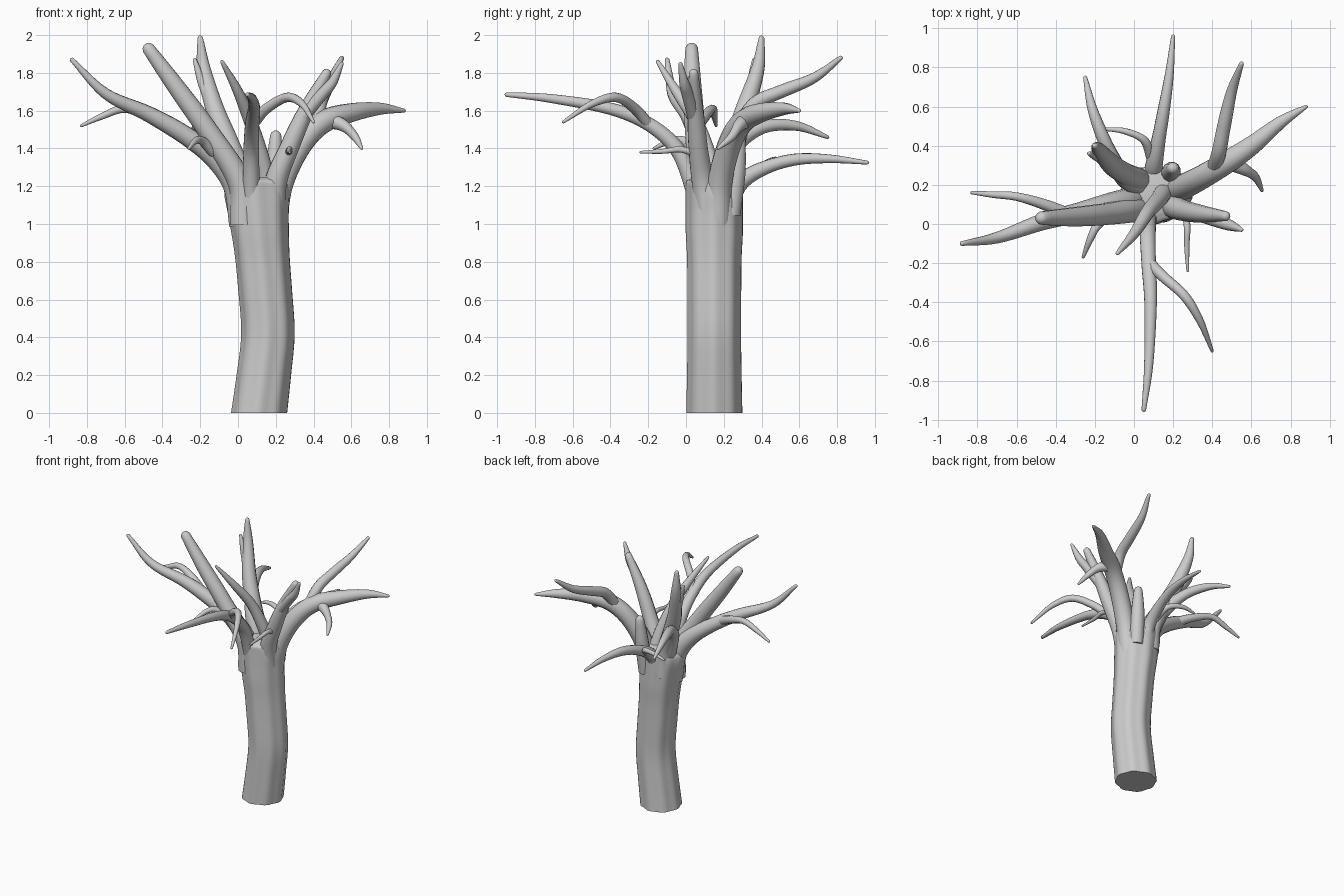
import bpy, bmesh, math
from mathutils import Vector


def spline(pts, steps):
    """Catmull-Rom samples through the points."""
    p = [Vector(q) for q in pts]
    p = [2 * p[0] - p[1]] + p + [2 * p[-1] - p[-2]]
    out = []
    for i in range(1, len(p) - 2):
        a, b, c, d = p[i - 1:i + 3]
        for s in range(steps):
            t = s / steps
            out.append(0.5 * (2 * b + (c - a) * t + (2 * a - 5 * b + 4 * c - d) * t * t
                              + (3 * b - a - 3 * c + d) * t ** 3))
    out.append(p[-2])
    return out


def skin(name, rings):
    """Bridge rings of points into a closed, smooth tube."""
    bm = bmesh.new()
    vr = [[bm.verts.new(v) for v in r] for r in rings]
    n = len(vr[0])
    for a, b in zip(vr, vr[1:]):
        for i in range(n):
            j = (i + 1) % n
            bm.faces.new((a[i], a[j], b[j], b[i]))
    bm.faces.new(vr[0][::-1])
    bm.faces.new(vr[-1])
    bmesh.ops.recalc_face_normals(bm, faces=bm.faces)
    me = bpy.data.meshes.new(name)
    bm.to_mesh(me)
    bm.free()
    ob = bpy.data.objects.new(name, me)
    bpy.context.collection.objects.link(ob)
    bpy.context.view_layer.objects.active = ob
    ob.select_set(True)
    bpy.ops.object.shade_smooth_by_angle(angle=math.radians(50))
    ob.select_set(False)


def branch(name, radii, *pts, sides=12, steps=6):
    """Tapering limb; radii = base, middle, tip."""
    path = spline(pts, steps)
    r0, rm, r1 = radii
    rings = []
    n = len(path) - 1
    side = None
    for i, c in enumerate(path):
        d = (path[min(i + 1, n)] - path[max(i - 1, 0)]).normalized()
        if side is None:
            side = d.orthogonal()
        side = (side - d * side.dot(d)).normalized()
        up = d.cross(side)
        t = i / n
        r = r0 + (rm - r0) * t * 2 if t < 0.5 else rm + (r1 - rm) * (t * 2 - 1) ** 1.5
        ang = [2 * math.pi * k / sides for k in range(sides)]
        rings.append([c + (side * math.cos(a) + up * math.sin(a)) * r for a in ang])
    # rounded tip
    c, r = path[-1], r1
    for f, h in ((0.75, 0.5), (0.3, 0.8)):
        rings.append([c + d * r * h + (v - c) * f for v in rings[n]])
    skin(name, rings)


# Fluted trunk: x centre, z, x radius, y radius
profile = spline([(0.11, 0, 0.148), (0.135, 0.2, 0.144), (0.157, 0.42, 0.141), (0.142, 0.65, 0.142),
                  (0.125, 0.85, 0.145), (0.106, 1.05, 0.160), (0.098, 1.16, 0.172),
                  (0.098, 1.22, 0.160), (0.10, 1.25, 0.10)], 4)
rings = []
for cx, z, rx in profile:
    ry = min(0.151, rx)
    ring = []
    for k in range(48):
        a = 2 * math.pi * k / 48
        f = 0.975 + 0.03 * math.cos(8 * a + 0.3) + 0.012 * math.cos(3 * a)
        ring.append(Vector((cx + rx * f * math.cos(a), 0.15 + ry * f * math.sin(a), z)))
    rings.append(ring)
skin("trunk", rings)

# Left limbs
branch("left_limb", (0.08, 0.05, 0.012), (0.03, 0.13, 1.0), (-0.01, 0.12, 1.2), (-0.12, 0.1, 1.35),
       (-0.28, 0.06, 1.47), (-0.47, 0.01, 1.58), (-0.70, -0.07, 1.69), (-0.88, -0.10, 1.87))
branch("left_limb_twig", (0.035, 0.022, 0.008), (-0.34, 0.05, 1.51), (-0.46, 0.10, 1.57),
       (-0.60, 0.14, 1.61), (-0.72, 0.15, 1.57), (-0.83, 0.16, 1.52))
branch("left_blunt_limb", (0.075, 0.056, 0.034), (0.03, 0.09, 1.0), (0.01, 0.075, 1.22),
       (-0.15, 0.05, 1.48), (-0.33, 0.035, 1.73), (-0.475, 0.03, 1.93))
branch("left_front_twig", (0.03, 0.02, 0.008), (-0.13, 0.05, 1.38), (-0.19, -0.01, 1.44),
       (-0.225, -0.08, 1.44), (-0.26, -0.17, 1.40))

# Rear limbs
branch("rear_tall_limb", (0.06, 0.055, 0.015), (0.04, 0.23, 1.05), (0.02, 0.23, 1.25),
       (-0.05, 0.26, 1.43), (-0.12, 0.31, 1.6), (-0.18, 0.38, 1.82), (-0.2, 0.40, 1.985))
branch("rear_tall_twig", (0.04, 0.025, 0.01), (-0.11, 0.30, 1.58), (-0.18, 0.34, 1.72), (-0.23, 0.36, 1.87))
branch("rear_left_limb", (0.06, 0.035, 0.01), (0.02, 0.2, 1.2), (-0.06, 0.25, 1.4), (-0.14, 0.40, 1.51),
       (-0.21, 0.58, 1.52), (-0.25, 0.75, 1.46))
branch("rear_low_limb", (0.055, 0.034, 0.01), (0.10, 0.22, 1.08), (0.10, 0.28, 1.21), (0.12, 0.40, 1.29),
       (0.15, 0.57, 1.34), (0.18, 0.76, 1.345), (0.2, 0.96, 1.325))
branch("rear_low_twig", (0.028, 0.018, 0.008), (0.09, 0.34, 1.25), (0.05, 0.43, 1.32),
       (-0.05, 0.475, 1.34), (-0.15, 0.485, 1.32))
branch("rear_stub", (0.05, 0.05, 0.03), (0.18, 0.24, 1.05), (0.19, 0.265, 1.25), (0.20, 0.285, 1.47))

# Right limbs
branch("right_limb", (0.07, 0.06, 0.01), (0.19, 0.17, 1.0), (0.23, 0.18, 1.22), (0.33, 0.23, 1.42),
       (0.45, 0.30, 1.54), (0.6, 0.40, 1.59), (0.75, 0.52, 1.61), (0.88, 0.6, 1.60))
branch("right_limb_rear_twig", (0.04, 0.035, 0.012), (0.41, 0.28, 1.52), (0.435, 0.37, 1.64),
       (0.46, 0.5, 1.70), (0.50, 0.68, 1.775), (0.55, 0.82, 1.88))
branch("right_limb_front_twig", (0.045, 0.025, 0.008), (0.48, 0.32, 1.55), (0.56, 0.28, 1.52),
       (0.62, 0.24, 1.46), (0.655, 0.17, 1.40))
branch("right_blunt_limb", (0.07, 0.052, 0.025), (0.18, 0.13, 1.0), (0.20, 0.09, 1.22),
       (0.27, 0.065, 1.40), (0.36, 0.05, 1.6), (0.47, 0.04, 1.80))
branch("right_blunt_twig", (0.035, 0.03, 0.01), (0.34, 0.045, 1.56), (0.44, 0.01, 1.68), (0.50, -0.01, 1.75),
       (0.55, -0.03, 1.85))
branch("right_front_twig", (0.02, 0.015, 0.007), (0.265, 0.06, 1.37), (0.272, -0.03, 1.395),
       (0.27, -0.12, 1.385), (0.275, -0.24, 1.38))

# Front limbs
branch("front_spike", (0.05, 0.036, 0.01), (0.16, 0.18, 1.15), (0.13, 0.13, 1.33), (0.07, 0.06, 1.53),
       (0.0, -0.05, 1.70), (-0.085, -0.15, 1.86))
branch("front_limb", (0.05, 0.038, 0.012), (0.07, 0.08, 1.02), (0.07, 0.03, 1.22), (0.07, -0.05, 1.40),
       (0.075, -0.2, 1.53), (0.085, -0.4, 1.61), (0.075, -0.72, 1.665), (0.05, -0.95, 1.685))
branch("front_limb_twig", (0.03, 0.025, 0.008), (0.08, -0.2, 1.53), (0.15, -0.27, 1.61), (0.26, -0.37, 1.67),
       (0.34, -0.5, 1.635), (0.40, -0.65, 1.54))
